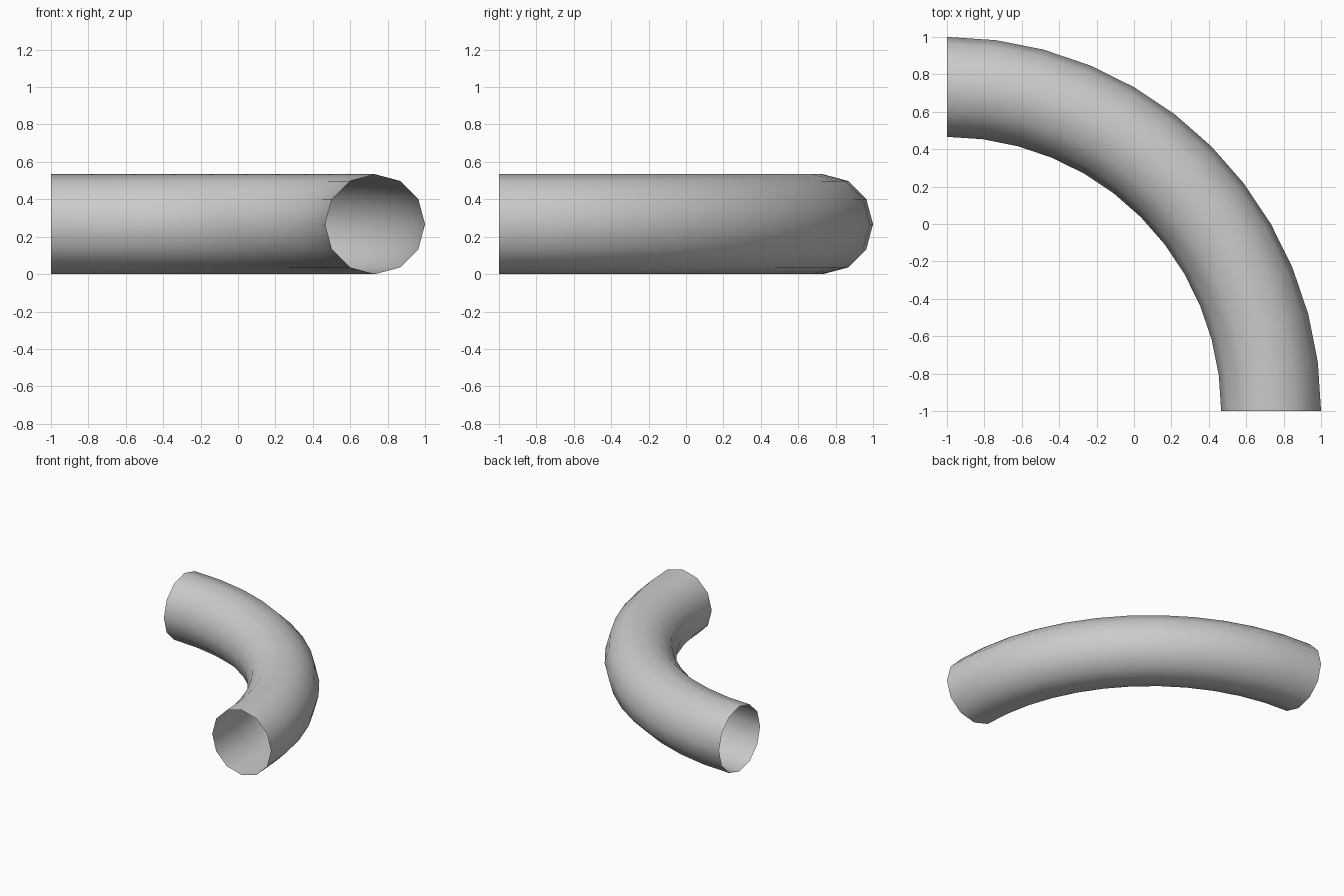
import bpy, bmesh
from math import sin, cos, pi

if "Cube" in bpy.data.objects:
    bpy.data.objects.remove(bpy.data.objects["Cube"])

SIDES, STEPS = 12, 12
TUBE_R = 0.267
BEND_R = 2.0 - TUBE_R
CX, CY = -1.0, -1.0

bm = bmesh.new()

# Rings of the pipe swept through a quarter turn
rings = []
for i in range(STEPS + 1):
    a = (pi / 2) * i / STEPS
    ring = []
    for j in range(SIDES):
        t = 2 * pi * j / SIDES
        r = BEND_R + TUBE_R * cos(t)
        ring.append(bm.verts.new((CX + r * cos(a), CY + r * sin(a),
                                  TUBE_R + TUBE_R * sin(t))))
    rings.append(ring)

# Outward-facing walls, both ends left open
for r0, r1 in zip(rings, rings[1:]):
    for j in range(SIDES):
        k = (j + 1) % SIDES
        face = bm.faces.new((r0[j], r1[j], r1[k], r0[k]))
        face.smooth = True

mesh = bpy.data.meshes.new("pipe_bend")
bm.to_mesh(mesh)
bm.free()
pipe = bpy.data.objects.new("pipe_bend", mesh)
bpy.context.collection.objects.link(pipe)
